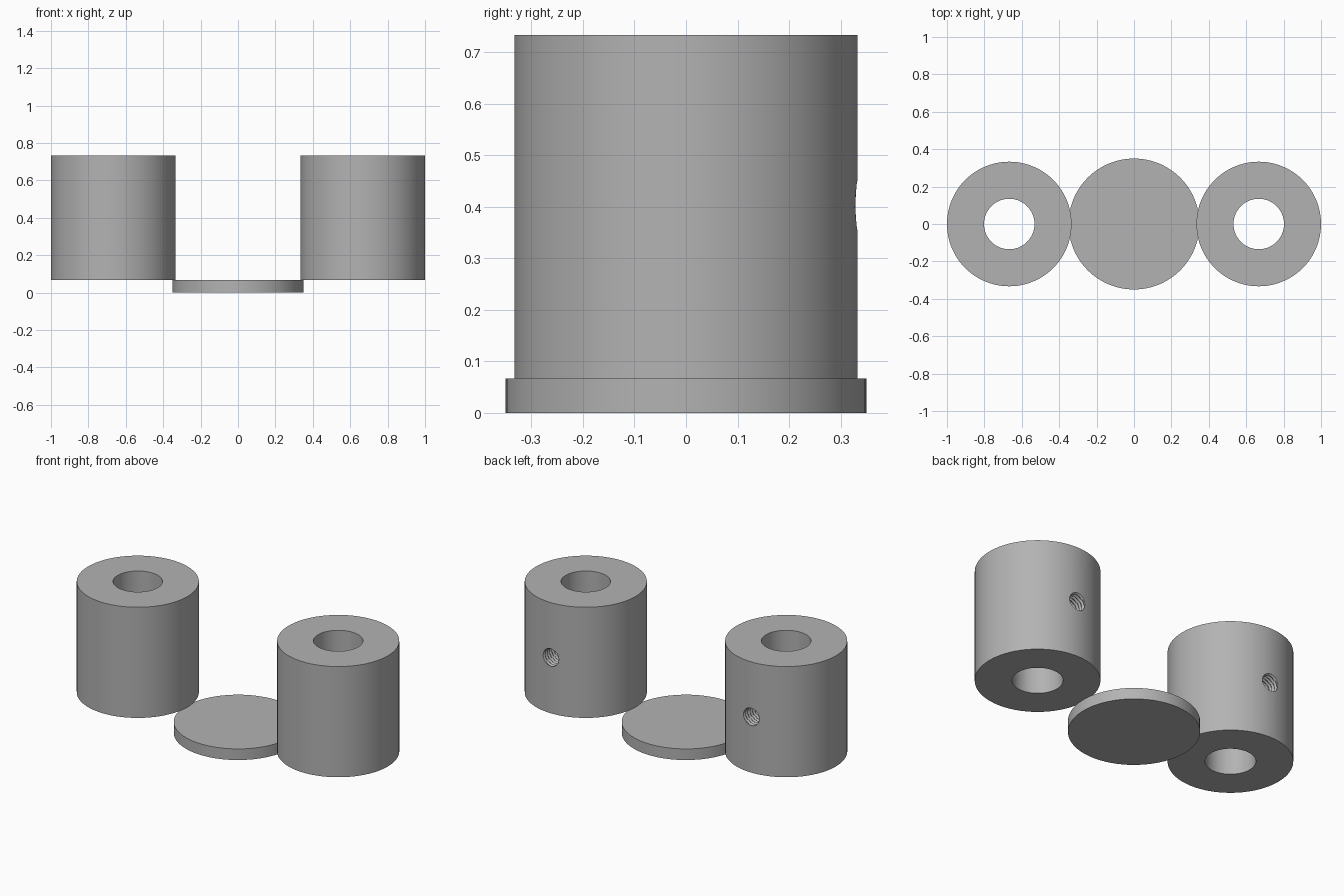
import bpy
import bmesh
from math import cos, sin, pi, radians

if "Cube" in bpy.data.objects:
    bpy.data.objects.remove(bpy.data.objects["Cube"], do_unlink=True)

BASE_H, TOP = 0.067, 0.733
TUBE_R, BORE_R, TUBE_X = 0.333, 0.135, 0.667
HOLE_Z, HOLE_R, PITCH, THREAD = 0.4, 0.048, 0.021, 0.009

grey = bpy.data.materials.new("plain_grey")
grey.use_nodes = True
colour = (0.45, 0.45, 0.45, 1)
grey.diffuse_color = colour
grey.node_tree.nodes["Principled BSDF"].inputs["Base Color"].default_value = colour


def make_object(name, bm):
    bmesh.ops.recalc_face_normals(bm, faces=bm.faces)
    mesh = bpy.data.meshes.new(name)
    bm.to_mesh(mesh)
    bm.free()
    mesh.materials.append(grey)
    obj = bpy.data.objects.new(name, mesh)
    bpy.context.collection.objects.link(obj)
    return obj


def select_only(obj):
    bpy.ops.object.select_all(action="DESELECT")
    obj.select_set(True)
    bpy.context.view_layer.objects.active = obj


def smooth(obj):
    select_only(obj)
    bpy.ops.object.shade_smooth_by_angle(angle=radians(30))


def bridge(bm, a, b):
    n = len(a)
    for i in range(n):
        j = (i + 1) % n
        bm.faces.new((a[i], a[j], b[j], b[i]))


def tube(name, x, segments=96):
    """Ring-shaped cylinder with a vertical bore."""
    bm = bmesh.new()
    profile = [(TUBE_R, BASE_H), (TUBE_R, TOP), (BORE_R, TOP), (BORE_R, BASE_H)]
    rings = [[bm.verts.new((x + r * cos(2 * pi * i / segments),
                            r * sin(2 * pi * i / segments), z))
              for i in range(segments)] for r, z in profile]
    for k in range(len(rings)):
        bridge(bm, rings[k], rings[(k + 1) % len(rings)])
    return make_object(name, bm)


def threaded_cutter(name, x, segments=24, steps=4):
    """Screw-shaped rod running from inside the bore out through the back."""
    bm = bmesh.new()
    rings = []
    for k in range(int(0.4 / PITCH) * steps):
        ring = []
        for i in range(segments):
            turn = i / segments
            phase = (k / steps - turn) % 1
            r = HOLE_R + THREAD * (1 - abs(2 * phase - 1))
            ring.append(bm.verts.new((x + r * cos(2 * pi * turn), k * PITCH / steps,
                                      HOLE_Z + r * sin(2 * pi * turn))))
        rings.append(ring)
    for a, b in zip(rings, rings[1:]):
        bridge(bm, a, b)
    bm.faces.new(rings[0])
    bm.faces.new(rings[-1])
    bmesh.ops.triangulate(bm, faces=bm.faces)
    return make_object(name, bm)


# Two bored cylinders, each with a threaded set-screw hole in the back
for side, sign in (("left", 1), ("right", -1)):
    body = tube(side + "_collar", sign * TUBE_X)
    cutter = threaded_cutter(side + "_thread_cutter", sign * TUBE_X)
    cutter.hide_render = True
    select_only(body)
    cut = body.modifiers.new("set_screw_hole", "BOOLEAN")
    cut.operation = "DIFFERENCE"
    cut.solver = "EXACT"
    cut.object = cutter
    bpy.ops.object.modifier_apply(modifier=cut.name)
    bpy.data.objects.remove(cutter, do_unlink=True)
    smooth(body)

# Flat round disc between them
bpy.ops.mesh.primitive_cylinder_add(vertices=96, radius=0.35, depth=BASE_H,
                                    location=(0, 0, BASE_H / 2))
disc = bpy.context.object
disc.name = "centre_disc"
disc.data.materials.append(grey)
smooth(disc)
